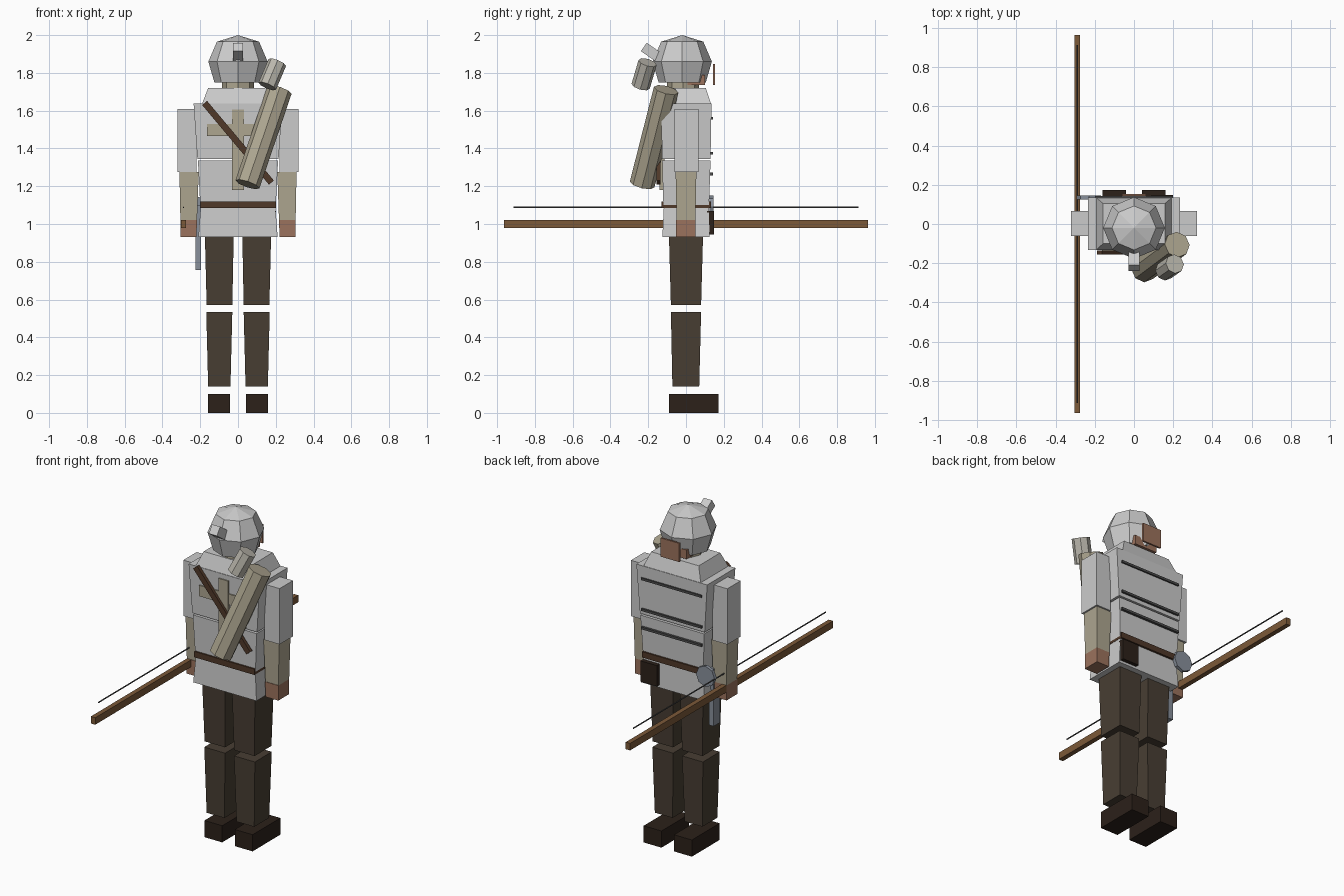
import bpy, bmesh, math
from mathutils import Vector, Matrix

if "Cube" in bpy.data.objects:
    bpy.data.objects.remove(bpy.data.objects["Cube"])


def paint(name, rgb):
    m = bpy.data.materials.new(name)
    m.diffuse_color = (*rgb, 1)
    m.use_nodes = True
    m.node_tree.nodes["Principled BSDF"].inputs["Base Color"].default_value = m.diffuse_color
    return m


trouser = paint("trouser_cloth", (0.065, 0.048, 0.033))
dark = paint("dark_leather", (0.025, 0.015, 0.01))
leather = paint("belt_leather", (0.08, 0.04, 0.022))
wood = paint("bow_wood", (0.2, 0.1, 0.04))
skin = paint("skin", (0.33, 0.17, 0.11))
linen = paint("linen", (0.42, 0.38, 0.28))
steel = paint("steel", (0.25, 0.28, 0.33))
cord = paint("dark_metal", (0.07, 0.07, 0.07))


def finish(name, bm, mat=None):
    bmesh.ops.recalc_face_normals(bm, faces=bm.faces)
    me = bpy.data.meshes.new(name)
    bm.to_mesh(me)
    bm.free()
    ob = bpy.data.objects.new(name, me)
    bpy.context.collection.objects.link(ob)
    if mat:
        me.materials.append(mat)
    return ob


def taper(name, z0, z1, bottom, top, mat=None):
    """Tapered block; bottom and top are (x0, x1, y0, y1)."""
    bm = bmesh.new()
    rings = []
    for z, (a, b, c, d) in ((z0, bottom), (z1, top)):
        rings.append([bm.verts.new((x, y, z)) for x, y in ((a, c), (b, c), (b, d), (a, d))])
    lo, hi = rings
    bm.faces.new(lo)
    bm.faces.new(hi)
    for i in range(4):
        j = (i + 1) % 4
        bm.faces.new((lo[i], lo[j], hi[j], hi[i]))
    return finish(name, bm, mat)


def box(name, x0, x1, y0, y1, z0, z1, mat=None):
    return taper(name, z0, z1, (x0, x1, y0, y1), (x0, x1, y0, y1), mat)


def rod(name, a, b, r, mat=None, sides=8):
    a, b = Vector(a), Vector(b)
    bm = bmesh.new()
    rot = Vector((0, 0, 1)).rotation_difference(b - a).to_matrix().to_4x4()
    bmesh.ops.create_cone(bm, cap_ends=True, segments=sides, radius1=r, radius2=r,
                          depth=(b - a).length, matrix=Matrix.Translation((a + b) / 2) @ rot)
    return finish(name, bm, mat)


def pair(name, z0, z1, bottom, top, mat=None):
    for side, s in (("left", -1), ("right", 1)):
        flip = lambda q: (*sorted((s * q[0], s * q[1])), q[2], q[3])
        taper(side + "_" + name, z0, z1, flip(bottom), flip(top), mat)


# legs
pair("boot", 0, 0.1, (0.042, 0.16, -0.09, 0.173), (0.042, 0.16, -0.09, 0.173), dark)
pair("shin", 0.14, 0.535, (0.04, 0.158, -0.072, 0.07), (0.03, 0.168, -0.08, 0.08), trouser)
pair("thigh", 0.57, 0.93, (0.03, 0.166, -0.08, 0.08), (0.023, 0.175, -0.09, 0.09), trouser)

# arms
pair("upper_arm", 1.275, 1.61, (0.22, 0.32, -0.062, 0.065), (0.22, 0.32, -0.062, 0.065))
pair("forearm", 1.02, 1.275, (0.217, 0.305, -0.05, 0.05), (0.208, 0.31, -0.055, 0.055), linen)
pair("hand", 0.93, 1.02, (0.22, 0.305, -0.053, 0.05), (0.217, 0.305, -0.053, 0.05), skin)

# torso
taper("hip_skirt", 0.93, 1.1, (-0.21, 0.21, -0.125, 0.125), (-0.197, 0.197, -0.117, 0.12))
taper("belly", 1.1, 1.335, (-0.2, 0.2, -0.12, 0.122), (-0.212, 0.212, -0.126, 0.13))
taper("chest", 1.345, 1.637, (-0.215, 0.215, -0.126, 0.13), (-0.235, 0.235, -0.133, 0.135))
taper("shoulder_yoke", 1.637, 1.72, (-0.19, 0.19, -0.13, 0.132), (-0.158, 0.158, -0.1, 0.105))
box("belt", -0.2, 0.2, -0.13, 0.133, 1.085, 1.12, leather)
for i, z in enumerate((1.265, 1.375, 1.56)):
    box("front_lace_%d" % (i + 1), -0.2, 0.2, 0.12, 0.142, z - 0.007, z + 0.007, cord)
box("belt_pouch", 0.09, 0.2, 0.11, 0.147, 0.945, 1.07, dark)

# back decoration and diagonal strap
box("back_cross_upright", -0.032, 0.032, -0.139, -0.115, 1.18, 1.607, linen)
box("back_cross_bar", -0.163, 0.163, -0.138, -0.12, 1.465, 1.53, linen)
strap = box("quiver_strap", -0.275, 0.275, -0.01, 0.01, -0.017, 0.017, leather)
strap.matrix_world = Matrix.Translation((0, -0.145, 1.43)) @ Matrix.Rotation(math.radians(50), 4, 'Y')

# quiver and arrow bundle
rod("quiver", (0.05, -0.232, 1.21), (0.22, -0.105, 1.71), 0.067, linen)
rod("arrow_bundle", (0.155, -0.24, 1.73), (0.208, -0.203, 1.855), 0.05, paint("fletching", (0.5, 0.48, 0.42)))

# head, jaw and face guard
rod("neck", (0, -0.015, 1.69), (0, -0.015, 1.78), 0.085, linen)
bm = bmesh.new()
bmesh.ops.create_uvsphere(bm, u_segments=8, v_segments=6, radius=0.115,
                          matrix=Matrix.Translation((0, -0.01, 1.84)))
finish("head", bm, skin)
box("jaw", -0.075, 0.075, 0.0, 0.1, 1.735, 1.79, skin)
box("face_guard", -0.062, 0.062, 0.142, 0.153, 1.735, 1.847, skin)

# helmet: stacked octagonal rings closed by an apex
bm = bmesh.new()
rings = []
for r, z in ((0.125, 1.75), (0.157, 1.86), (0.112, 1.965)):
    rings.append([bm.verts.new((r * math.cos(i * math.pi / 4), -0.02 + r * math.sin(i * math.pi / 4), z))
                  for i in range(8)])
apex = bm.verts.new((0, -0.02, 2.0))
for i in range(8):
    j = (i + 1) % 8
    for lo, hi in zip(rings, rings[1:]):
        bm.faces.new((lo[i], lo[j], hi[j], hi[i]))
    bm.faces.new((rings[-1][i], rings[-1][j], apex))
bm.faces.new(rings[0])
finish("helmet", bm)

# tilted stub on the back of the helmet
stub = box("helmet_stub", -0.027, 0.027, -0.065, 0.065, -0.027, 0.027)
stub.matrix_world = Matrix.Translation((0, -0.17, 1.9)) @ Matrix.Rotation(math.radians(-35), 4, 'X')

# bow and string
box("bow_stave", -0.303, -0.274, -0.963, 0.963, 0.978, 1.02, wood)
rod("bow_string", (-0.289, -0.913, 1.088), (-0.289, 0.913, 1.088), 0.004, cord, 6)

# hip disc and hanging blade
rod("hip_disc", (-0.23, 0.125, 1.09), (-0.23, 0.145, 1.09), 0.062, steel)
box("hanging_blade", -0.226, -0.195, 0.0, 0.06, 0.757, 1.1, steel)
